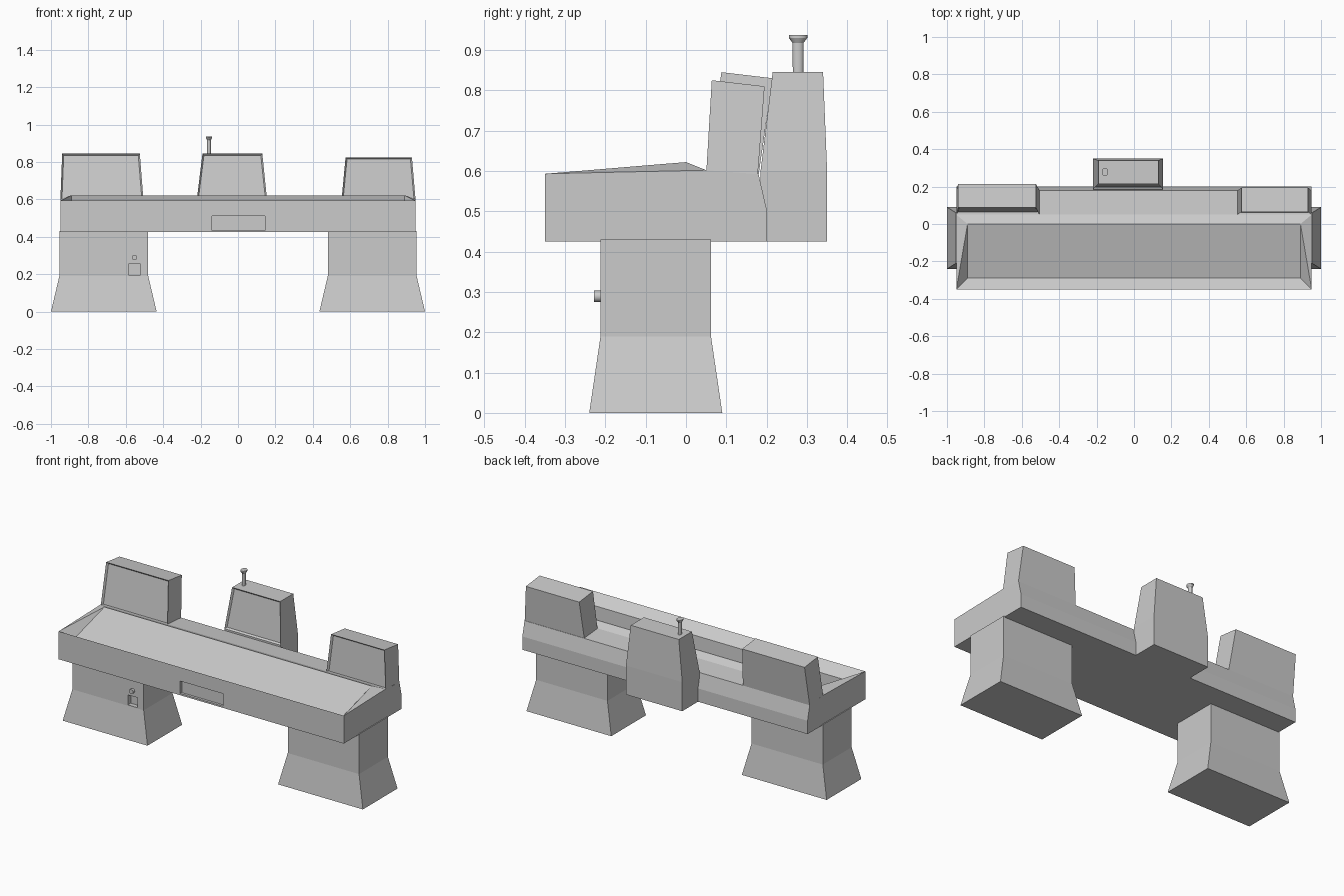
import bpy, bmesh
from mathutils import Vector

if "Cube" in bpy.data.objects:
    bpy.data.objects.remove(bpy.data.objects["Cube"])


def make(name, verts, faces):
    mesh = bpy.data.meshes.new(name)
    bm = bmesh.new()
    vs = [bm.verts.new(v) for v in verts]
    for f in faces:
        bm.faces.new([vs[i] for i in f])
    bmesh.ops.recalc_face_normals(bm, faces=bm.faces)
    bm.to_mesh(mesh)
    bm.free()
    ob = bpy.data.objects.new(name, mesh)
    bpy.context.collection.objects.link(ob)
    return ob


def loft(name, rings):
    """Closed solid through rings of equal point count."""
    n = len(rings[0])
    faces = [tuple(range(n)), tuple(range((len(rings) - 1) * n, len(rings) * n))]
    for r in range(len(rings) - 1):
        for i in range(n):
            j = (i + 1) % n
            faces.append((r * n + i, r * n + j, (r + 1) * n + j, (r + 1) * n + i))
    return make(name, [p for ring in rings for p in ring], faces)


def rect(x0, x1, y0, y1, z, z_back=None):
    zb = z if z_back is None else z_back
    return [(x0, y0, z), (x1, y0, z), (x1, y1, zb), (x0, y1, zb)]


def cut(ob, name, x, y, z):
    cutter = loft(name, [rect(*x, *y, z[0]), rect(*x, *y, z[1])])
    cutter.hide_render = True
    cutter.hide_viewport = True
    cutter.display_type = 'WIRE'
    mod = ob.modifiers.new(name, 'BOOLEAN')
    mod.operation = 'DIFFERENCE'
    mod.solver = 'EXACT'
    mod.object = cutter


def inset_screen(ob, border, depth):
    """Sink a framed screen into the large front face."""
    bm = bmesh.new()
    bm.from_mesh(ob.data)
    bm.normal_update()
    fronts = [f for f in bm.faces if f.normal.y < -0.8]
    face = max(fronts, key=lambda f: f.calc_center_median().z)
    bmesh.ops.inset_individual(bm, faces=[face], thickness=border, depth=-depth)
    bm.to_mesh(ob.data)
    bm.free()


# Desk body: side profile with a sunken, sloping control tray on top
profile = [(-.35, .425), (-.35, .593), (.05, .602), (.18, .592), (.2, .505), (.2, .425)]
n = len(profile)
verts = [(x, y, z) for x in (-.95, .95) for y, z in profile]
faces = [tuple(range(n)), tuple(range(n, 2 * n))]
faces += [(i, (i + 1) % n, (i + 1) % n + n, i + n) for i in range(n) if i != 1]
verts += [(-.89, -.29, .54), (.89, -.29, .54), (.89, 0, .622), (-.89, 0, .622)]
lf, lb, rf, rb = 1, 2, n + 1, n + 2
a, b, c, d = range(2 * n, 2 * n + 4)
faces += [(a, b, c, d), (lf, rf, b, a), (lb, rb, c, d),
          (lf, lb, d), (lf, d, a), (rf, rb, c), (rf, c, b)]
desk = make("desk_body", verts, faces)
cut(desk, "drawer_recess_cutter", (-.14, .145), (-.4, -.335), (.435, .51))

# Two flared pedestals
for side, s in (("left", -1), ("right", 1)):
    leg = loft(side + "_pedestal", [
        rect(s * 1.0, s * .435, -.24, .09, 0),
        rect(s * .955, s * .48, -.212, .062, .19),
        rect(s * .955, s * .48, -.212, .062, .43)])
    if s < 0:
        cut(leg, "slot_cutter", (-.585, -.52), (-.3, -.185), (.195, .255))

# Monitor housings at both ends
left = loft("left_monitor", [
    rect(-.95, -.505, .05, .18, .59),
    rect(-.94, -.525, .088, .215, .845, .83)])
right = loft("right_monitor", [
    rect(.553, .95, .05, .178, .59),
    rect(.575, .93, .064, .195, .825, .81)])

# Central rear housing
centre = loft("centre_monitor", [
    rect(-.22, .155, .185, .35, .425),
    rect(-.22, .155, .185, .35, .6),
    rect(-.19, .13, .215, .34, .845)])
for m in (left, right, centre):
    inset_screen(m, .012, .012)


# Turned parts: start-lock button and flared stalk
def turned(name, origin, axis, stations, sides=16):
    bm = bmesh.new()
    bmesh.ops.create_circle(bm, segments=sides, radius=1)
    circle = [v.co.copy() for v in bm.verts]
    bm.free()
    q = Vector((0, 0, 1)).rotation_difference(Vector(axis))
    rings = [[Vector(origin) + q @ Vector((p.x * r, p.y * r, h)) for p in circle]
             for h, r in stations]
    ob = loft(name, rings)
    bpy.context.view_layer.objects.active = ob
    bpy.ops.object.select_all(action='DESELECT')
    ob.select_set(True)
    bpy.ops.object.shade_smooth_by_angle()
    return ob


turned("pedestal_button", (-.553, -.2, .289), (0, -1, 0), [(0, .014), (.028, .014)])
stalk = turned("stalk", (-.155, .278, .84), (0, 0, 1),
               [(0, .013), (.078, .014), (.09, .023), (.097, .023)])
stalk.scale.x = .75
stalk.location.x = -.155 * .25
